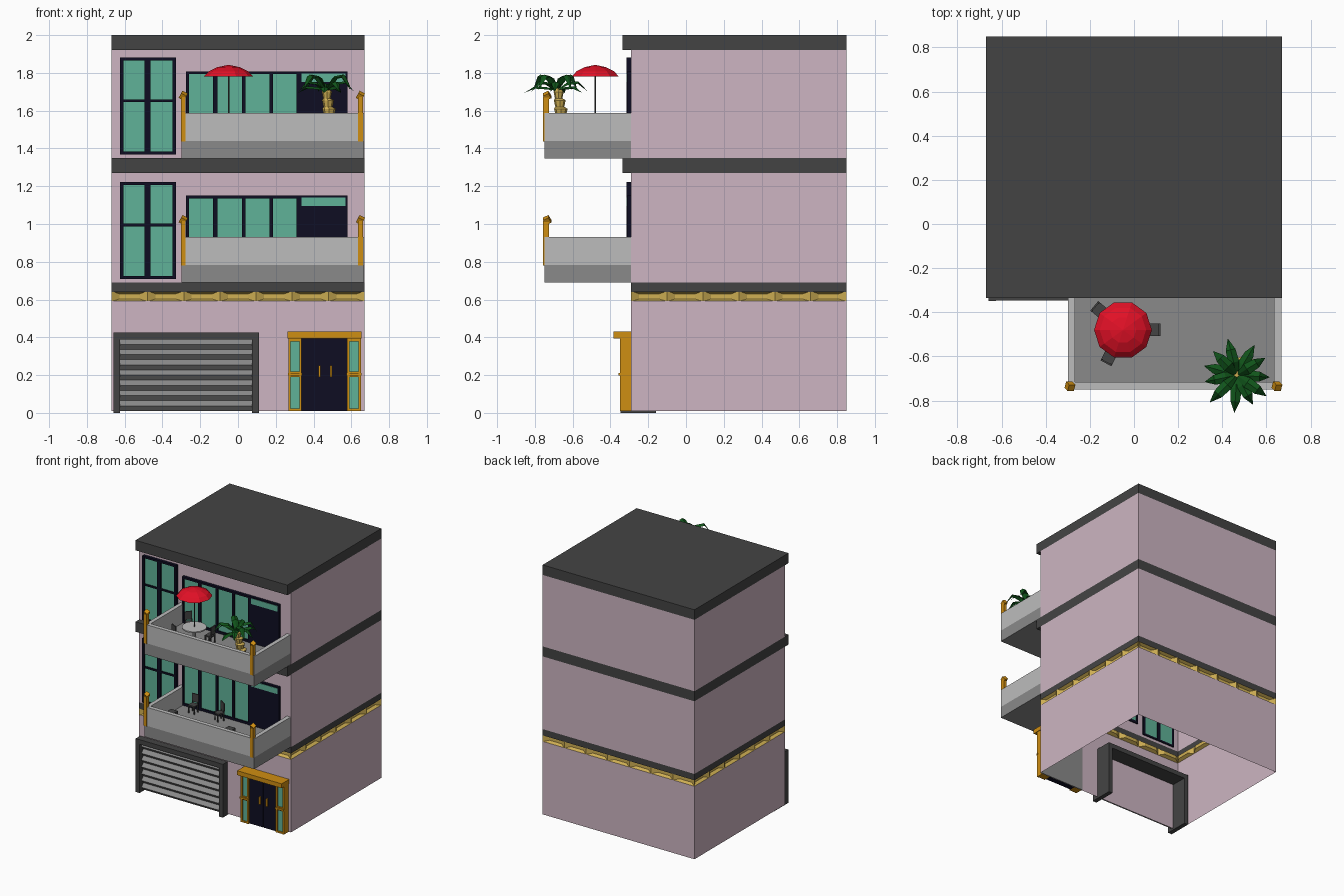
import bpy, bmesh, math, random
from mathutils import Matrix, Vector

if "Cube" in bpy.data.objects:
    bpy.data.objects.remove(bpy.data.objects["Cube"])

random.seed(4)


def mat(name, r, g, b):
    m = bpy.data.materials.new(name)
    lin = [((c / 255 + 0.055) / 1.055) ** 2.4 if c > 10 else c / 255 / 12.92 for c in (r, g, b)]
    m.diffuse_color = (*lin, 1)
    m.use_nodes = True
    m.node_tree.nodes["Principled BSDF"].inputs["Base Color"].default_value = m.diffuse_color
    return m


PINK = mat("pink_render", 205, 181, 194)
DARK = mat("dark_grey", 68, 68, 68)
GOLD = mat("pale_gold", 208, 176, 84)
ORANGE = mat("orange_gold", 207, 142, 18)
GLASS = mat("green_glass", 96, 178, 152)
NAVY = mat("navy_black", 14, 13, 34)
RED = mat("red", 226, 16, 38)
LEAF = mat("leaf_green", 16, 84, 26)
LIGHT = mat("light_grey", 188, 188, 188)
MID = mat("mid_grey", 138, 138, 138)


def finish(name, bm, m):
    bmesh.ops.recalc_face_normals(bm, faces=bm.faces)
    me = bpy.data.meshes.new(name)
    bm.to_mesh(me)
    bm.free()
    me.materials.append(m)
    ob = bpy.data.objects.new(name, me)
    bpy.context.collection.objects.link(ob)
    return ob


def add_box(bm, x0, x1, y0, y1, z0, z1, turn=None):
    size = Matrix.Diagonal((x1 - x0, y1 - y0, z1 - z0, 1))
    pos = Matrix.Translation(((x0 + x1) / 2, (y0 + y1) / 2, (z0 + z1) / 2))
    bmesh.ops.create_cube(bm, size=1, matrix=pos @ (turn or Matrix()) @ size)


def boxes(name, items, m):
    bm = bmesh.new()
    for b in items:
        add_box(bm, *b)
    return finish(name, bm, m)


def lathe(name, rings, m, sides=10):
    """rings: (x, y, z, radius), faceted tube with closed ends"""
    bm = bmesh.new()
    prev = None
    for x, y, z, r in rings:
        ring = [bm.verts.new((x + r * math.cos(2 * math.pi * i / sides),
                              y + r * math.sin(2 * math.pi * i / sides), z)) for i in range(sides)]
        if prev:
            for i in range(sides):
                j = (i + 1) % sides
                bm.faces.new((prev[i], prev[j], ring[j], ring[i]))
        else:
            bm.faces.new(ring[::-1])
        prev = ring
    bm.faces.new(prev)
    return finish(name, bm, m)


X, Y0, Y1 = 0.67, -0.29, 0.85
CORNERS = [(-X, Y0), (X, Y0), (X, Y1), (-X, Y1)]


def tube(name, z0, z1, m):
    """open four-sided wall ring"""
    bm = bmesh.new()
    for (ax, ay), (bx, by) in zip(CORNERS, CORNERS[1:] + CORNERS[:1]):
        bm.faces.new([bm.verts.new(p) for p in ((ax, ay, z0), (bx, by, z0), (bx, by, z1), (ax, ay, z1))])
    bmesh.ops.remove_doubles(bm, verts=bm.verts, dist=1e-4)
    return finish(name, bm, m)


# Hollow walls, floor bands and roof
tube("ground_walls", 0.01, 0.592, PINK)
tube("middle_walls", 0.69, 1.27, PINK)
tube("upper_walls", 1.35, 1.92, PINK)
tube("lower_band", 0.64, 0.69, DARK)
boxes("middle_band", [(-X, X, -0.335, Y1, 1.27, 1.35)], DARK)
boxes("roof", [(-X, X, -0.335, Y1, 1.92, 2.0)], DARK)

# Frieze of recessed bays around the building
bm = bmesh.new()
for (ax, ay), (bx, by), n in zip(CORNERS, CORNERS[1:] + CORNERS[:1], (7, 6, 7, 6)):
    a, b = Vector((ax, ay, 0)), Vector((bx, by, 0))
    inward = Vector((0, 0, 1)).cross((b - a).normalized())
    for i in range(n):
        p, q = a.lerp(b, i / n), a.lerp(b, (i + 1) / n)
        outer = [bm.verts.new(v + Vector((0, 0, z))) for v, z in ((p, .59), (q, .59), (q, .645), (p, .645))]
        p2, q2 = p.lerp(q, .22) + inward * .025, p.lerp(q, .78) + inward * .025
        inner = [bm.verts.new(v + Vector((0, 0, z))) for v, z in ((p2, .603), (q2, .603), (q2, .63), (p2, .63))]
        bm.faces.new(inner)
        for k in range(4):
            j = (k + 1) % 4
            bm.faces.new((outer[k], outer[j], inner[j], inner[k]))
finish("frieze", bm, GOLD)


def window(name, x0, x1, z0, z1, cols, rows):
    """bars fill the gaps between the panes"""
    xs = [x0] + [v for c in cols for v in c] + [x1]
    zs = [z0] + [v for r in rows for v in r] + [z1]
    bars = [(xs[i], xs[i + 1], -.315, -.28, z0, z1) for i in range(0, len(xs), 2)]
    bars += [(x0, x1, -.313, -.282, zs[i], zs[i + 1]) for i in range(0, len(zs), 2)]
    boxes(name + "_frame", bars, NAVY)
    boxes(name + "_glass", [(x0 + .005, x1 - .005, -.304, -.284, z0 + .005, z1 - .005)], GLASS)


def chair(name, x, y, z, angle):
    """back faces outward along angle"""
    parts = [(-.028, .028, -.028, .028, .055, .065), (.022, .03, -.028, .028, .075, .14)]
    parts += [(sx * .024 - .004, sx * .024 + .004, sy * .024 - .004, sy * .024 + .004, 0, .08 if sx > 0 else .06)
              for sx in (-1, 1) for sy in (-1, 1)]
    ob = boxes(name, parts, DARK)
    ob.location = (x, y, z)
    ob.rotation_euler[2] = math.radians(angle)


# Two identical storeys of windows and balconies
for tag, z in (("middle", 0.69), ("upper", 1.348)):
    window(tag + "_tall_window", -.625, -.328, z + .02, z + .533,
           [(-.607, -.494), (-.463, -.346)], [(z + .035, z + .298), (z + .312, z + .517)])
    window(tag + "_wide_window", -.275, .325, z + .09, z + .46,
           [(-.26, -.132), (-.108, .022), (.04, .166), (.186, .31)], [(z + .11, z + .445)])
    boxes(tag + "_balcony_door", [(.32, .58, -.312, -.28, z + .09, z + .46)], NAVY)
    boxes(tag + "_transom", [(.335, .568, -.315, -.311, z + .405, z + .45)], GLASS)
    f, t = z + .092, z + .24
    boxes(tag + "_balcony_slab", [(-.30, .668, -.75, Y0, z, f)], MID)
    boxes(tag + "_parapet", [(-.30, .668, -.75, -.717, f, t), (-.30, -.268, -.717, Y0, f, t),
                             (.635, .668, -.717, Y0, f, t)], LIGHT)
    # corner posts with tilted cube caps
    bm = bmesh.new()
    tilt = Matrix.Rotation(.5, 4, 'Y') @ Matrix.Rotation(.5, 4, 'X')
    for px in (-.29, .648):
        add_box(bm, px - .013, px + .013, -.756, -.725, f - .002, z + .325)
        add_box(bm, px - .016, px + .016, -.751, -.719, z + .315, z + .347, tilt)
    finish(tag + "_posts", bm, ORANGE)

# Middle balcony furniture
chair("middle_chair_a", -.135, -.37, .782, 90)
chair("middle_chair_b", .095, -.37, .782, 60)
boxes("low_stools", [(x - .03, x + .03, -.59, -.53, .782, .85) for x in (-.19, .32)], DARK)

# Upper balcony: table, parasol and chairs
TX, TY, F = -.05, -.48, 1.44
lathe("table_top", [(TX, TY, 1.522, .09), (TX, TY, 1.532, .09)], LIGHT, 16)
lathe("table_foot", [(TX, TY, F, .04), (TX, TY, F + .012, .012), (TX, TY, 1.522, .012)], LIGHT, 8)
lathe("parasol_pole", [(TX, TY, F, .004), (TX, TY, 1.82, .004)], DARK, 6)
lathe("parasol", [(TX, TY, 1.78, .131), (TX, TY, 1.808, .105), (TX, TY, 1.83, .06), (TX, TY, 1.842, .003)], RED)
for i, ang in enumerate((0, 140, 243)):
    a = math.radians(ang)
    chair("upper_chair_%d" % i, TX + .14 * math.cos(a), TY + .14 * math.sin(a), F, ang)

# Palm: ringed leaning trunk and folded fronds
rings = []
for i in range(6):
    s = i / 6
    cx, cy, cz = .5 - .035 * s, -.645 - .035 * s, F + .27 * s
    r = .05 - .028 * s
    rings += [(cx, cy, cz, r * .75), (cx, cy, cz + .035, r)]
rings.append((.466, -.68, 1.72, .014))
lathe("palm_trunk", rings, GOLD, 8)
bm = bmesh.new()
for i in range(11):
    a = 2 * math.pi * i / 11 + random.uniform(-.12, .12)
    d, s = Vector((math.cos(a), math.sin(a), 0)), Vector((-math.sin(a), math.cos(a), 0))
    length = random.uniform(.145, .175)
    up = (.05, .09, .02)[i % 3]
    prev = None
    for t, w, h in ((0, .008, 0), (.35, .026, .8), (.7, .022, .9), (1, .001, .25)):
        c = Vector((.466, -.685, 1.71)) + d * length * t + Vector((0, 0, up * h + (-.02 if t == 1 else 0)))
        row = [bm.verts.new(c + s * w - Vector((0, 0, w * .5))), bm.verts.new(c),
               bm.verts.new(c - s * w - Vector((0, 0, w * .5)))]
        if prev:
            for k in (0, 1):
                bm.faces.new((prev[k], prev[k + 1], row[k + 1], row[k]))
        prev = row
finish("palm_fronds", bm, LEAF)

# Garage: deep frame and louvred shutter
boxes("garage_frame", [(-.66, -.625, -.348, -.16, 0, .425), (.075, .11, -.348, -.16, 0, .425),
                       (-.66, .11, -.346, -.16, .388, .425)], DARK)
bm = bmesh.new()
prev = None
for i in range(15):
    y, z = (-.325 if i % 2 else -.30), .01 + i * .38 / 14
    row = [bm.verts.new((-.63, y, z)), bm.verts.new((.08, y, z))]
    if prev:
        bm.faces.new((prev[0], prev[1], row[1], row[0]))
    prev = row
finish("garage_shutter", bm, MID)

# Entrance: lintel, sidelights, double door and handles
boxes("entrance_lintel", [(.262, .655, -.385, Y0, .395, .43)], ORANGE)
frame, lights = [], []
for a, b in ((.268, .337), (.578, .65)):
    frame += [(a, a + .011, -.35, Y0, .01, .395), (b - .011, b, -.35, Y0, .01, .395)]
    frame += [(a, b, -.348, Y0, z0, z1) for z0, z1 in ((.01, .022), (.19, .218), (.378, .395))]
    frame.append((a - .003, b + .003, -.357, -.34, .198, .212))
    lights.append((a + .005, b - .005, -.338, Y0, .015, .39))
boxes("entrance_frame", frame, ORANGE)
boxes("sidelights", lights, GLASS)
boxes("entrance_doors", [(.337, .455, -.335, Y0, .01, .395), (.46, .578, -.335, Y0, .01, .395),
                         (.45, .465, -.33, Y0, .01, .395)], NAVY)
boxes("door_handles", [(x - .006, x + .006, -.347, -.333, .19, .25) for x in (.432, .492)], ORANGE)
boxes("door_backing", [(.265, .66, -.289, -.283, .01, .4)], MID)
